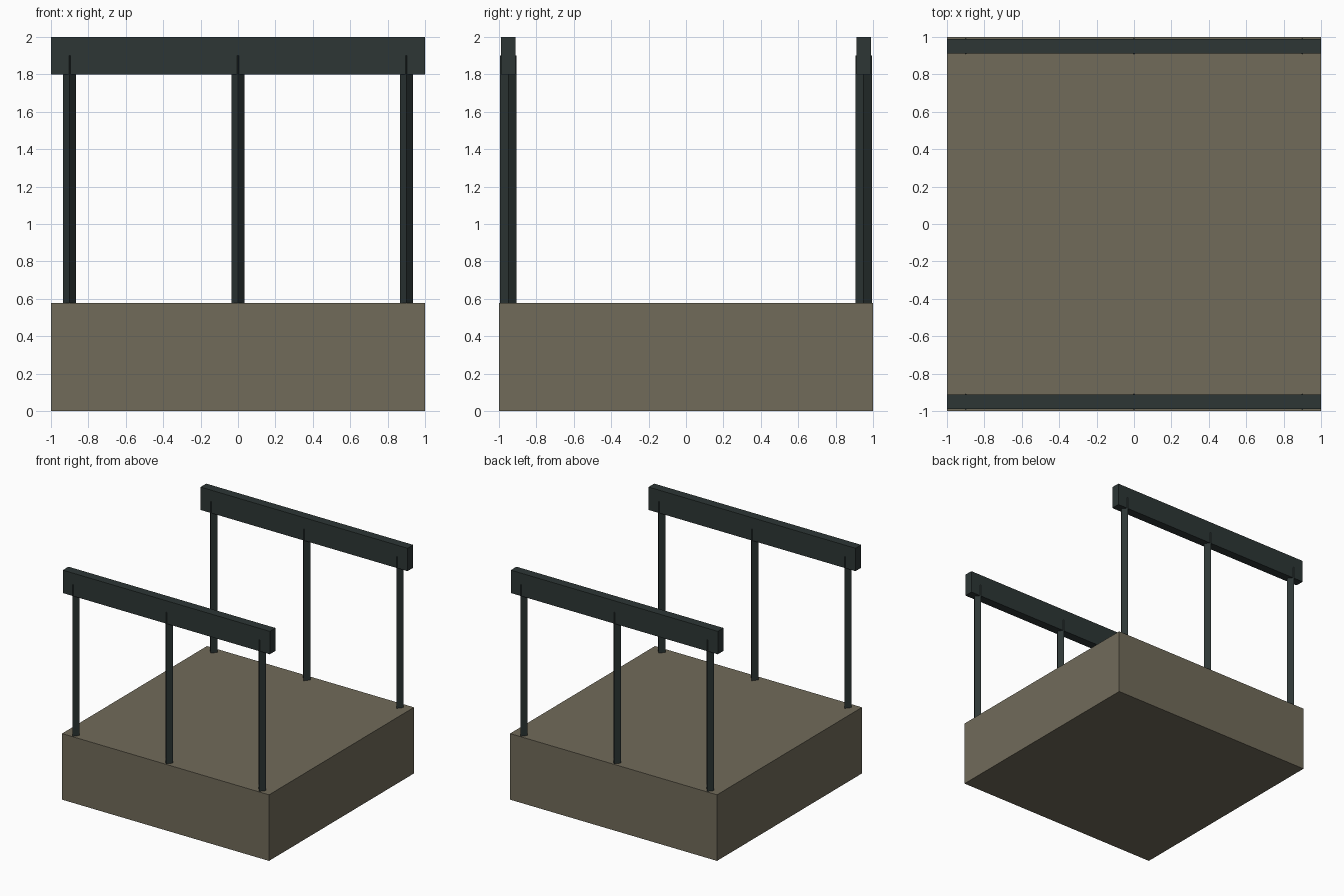
import bpy
import math
from mathutils import Matrix

if "Cube" in bpy.data.objects:
    bpy.data.objects.remove(bpy.data.objects["Cube"])


def material(name, rgb):
    m = bpy.data.materials.new(name)
    m.diffuse_color = (*rgb, 1.0)
    m.use_nodes = True
    m.node_tree.nodes["Principled BSDF"].inputs["Base Color"].default_value = m.diffuse_color
    return m


stone = material("weathered_stone", (0.165, 0.147, 0.102))
iron = material("dark_iron", (0.026, 0.037, 0.036))


def box(name, x, y, z, mat):
    """Box from (min, max) ranges on each axis."""
    bpy.ops.mesh.primitive_cube_add(size=1)
    o = bpy.context.object
    o.name = name
    centre = [(a + b) / 2 for a, b in (x, y, z)]
    size = [b - a for a, b in (x, y, z)]
    o.data.transform(Matrix.Translation(centre) @ Matrix.Diagonal((*size, 1)))
    o.data.materials.append(mat)
    return o


def post(name, x, y, z0, z1):
    """Four-sided post with its edges facing front, back and sides."""
    bpy.ops.mesh.primitive_cylinder_add(vertices=4, radius=1, depth=1)
    o = bpy.context.object
    o.name = name
    o.data.transform(Matrix.Translation((x, y, (z0 + z1) / 2))
                     @ Matrix.Diagonal((0.035, 0.045, z1 - z0, 1)))
    o.data.materials.append(iron)
    return o


# Solid base block
box("base_block", (-1, 1), (-1, 1), (0, 0.577), stone)

# A railing along the front and back edges
for side, s in (("front", -1), ("back", 1)):
    y = s * 0.95
    box(f"{side}_rail", (-1, 1), (y - 0.039, y + 0.039), (1.8, 2.0), iron)
    for place, x in (("left", -0.9), ("middle", 0), ("right", 0.9)):
        post(f"{side}_{place}_post", x, y, 0.56, 1.9)
